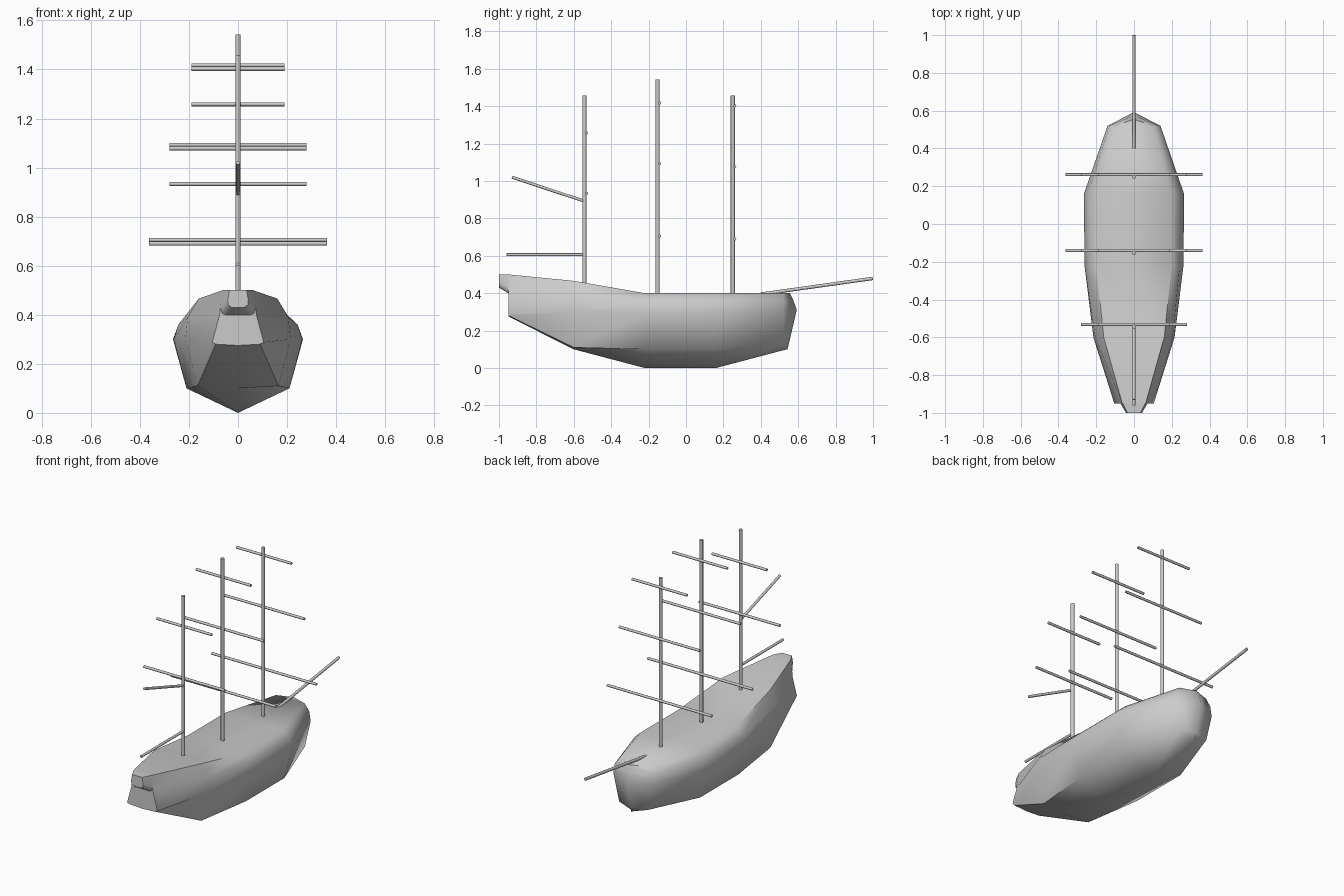
import bpy, bmesh, math
from mathutils import Vector

if "Cube" in bpy.data.objects:
    bpy.data.objects.remove(bpy.data.objects["Cube"])


def spar(name, a, b, r, sides=12):
    """Round pole between two points."""
    a, b = Vector(a), Vector(b)
    d = b - a
    bpy.ops.mesh.primitive_cylinder_add(vertices=sides, radius=r, depth=d.length,
                                        location=(a + b) / 2,
                                        rotation=d.to_track_quat('Z', 'Y').to_euler())
    ob = bpy.context.object
    ob.name = name
    bpy.ops.object.shade_smooth_by_angle(angle=math.radians(40))
    return ob


# Hull: half sections (y, then x,z for keel, bilge, beam, upper side, deck edge)
stations = [
    (-1.00, (0, .43), (.025, .43), (.04, .44), (.042, .46), (.035, .50)),
    (-0.95, (0, .40), (.05, .40), (.065, .405), (.072, .43), (.06, .50)),
    (-0.949, (0, .275), (.09, .28), (.105, .287), (.075, .40), (.062, .50)),
    (-0.60, (0, .10), (.165, .11), (.215, .30), (.205, .39), (.16, .466)),
    (-0.22, (0, .0), (.21, .10), (.262, .30), (.243, .36), (.20, .40)),
    (0.16, (0, .0), (.21, .10), (.265, .30), (.243, .36), (.20, .40)),
    (0.52, (0, .095), (.10, .13), (.14, .30), (.13, .36), (.10, .40)),
]
bm = bmesh.new()
rings = []
for y, *half in stations:
    loop = half + [(-x, z) for x, z in half[:0:-1]]
    rings.append([bm.verts.new((x, y, z)) for x, z in loop])
for r0, r1 in zip(rings, rings[1:]):
    n = len(r0)
    for i in range(n):
        j = (i + 1) % n
        bm.faces.new((r0[i], r0[j], r1[j], r1[i]))
bm.faces.new(rings[0])

# Bow: last section closes onto a stem line
stem = [bm.verts.new((0, y, z)) for y, z in
        ((.543, .10), (.55, .13), (.592, .31), (.575, .36), (.555, .40))]
last = rings[-1]
right = last[:5]
left = [last[0]] + last[:4:-1]
for side in (right, left):
    for i in range(4):
        bm.faces.new((side[i], side[i + 1], stem[i + 1], stem[i]))
bm.faces.new((right[4], left[4], stem[4]))
bmesh.ops.recalc_face_normals(bm, faces=bm.faces)
me = bpy.data.meshes.new("hull")
bm.to_mesh(me)
bm.free()
hull = bpy.data.objects.new("hull", me)
bpy.context.collection.objects.link(hull)
bpy.context.view_layer.objects.active = hull
hull.select_set(True)
bpy.ops.object.shade_smooth_by_angle(angle=math.radians(50))

# Masts: name, y, base, top, yards as (z, half length)
masts = [
    ("mizzen", -.543, .44, 1.457, [(1.258, .19), (.933, .28)]),
    ("main", -.152, .39, 1.542, [(1.417, .19), (1.093, .28), (.705, .363)]),
    ("fore", .25, .39, 1.457, [(1.402, .19), (1.078, .28), (.69, .363)]),
]
for name, y, base, top, yards in masts:
    spar(name + "_mast", (0, y, base), (0, y, top), .011)
    for k, (z, h) in enumerate(yards):
        spar(f"{name}_yard_{k + 1}", (-h, y + .011, z), (h, y + .011, z), .008)

# Fore-and-aft spars
spar("gaff", (0, -.543, .892), (0, -.93, 1.02), .008)
spar("boom", (0, -.543, .606), (0, -.96, .606), .008)
spar("bowsprit", (0, .40, .395), (0, .999, .479), .009)
